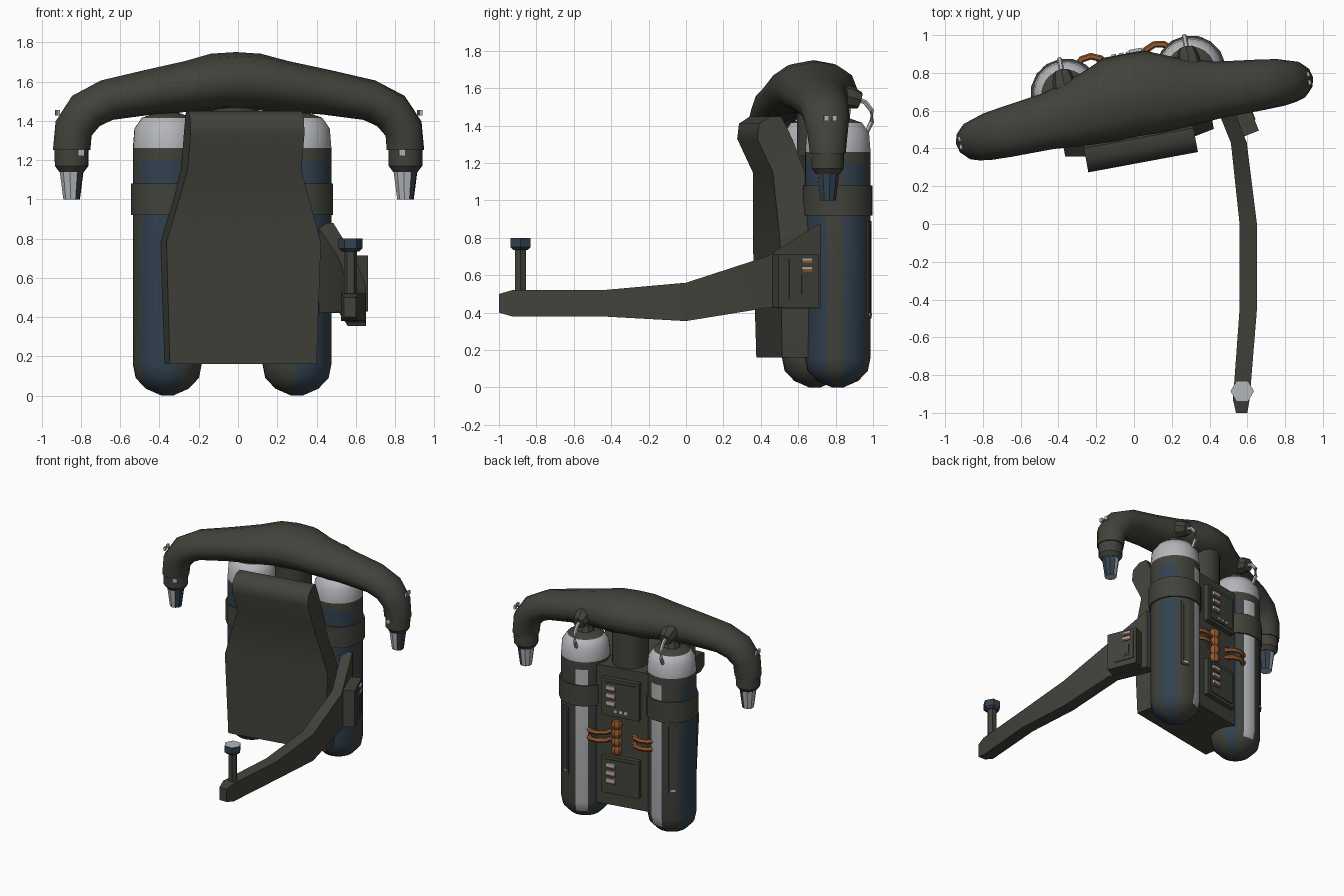
import bpy, bmesh, math
from mathutils import Matrix, Vector

if "Cube" in bpy.data.objects:
    bpy.data.objects.remove(bpy.data.objects["Cube"])

# The pack is turned about z; only the control arm is placed in world space
FRAME = Matrix.Translation((-0.03, 0.75, 0)) @ Matrix.Rotation(math.radians(10.5), 4, 'Z')


def material(name, rgb):
    m = bpy.data.materials.new(name)
    m.diffuse_color = (*rgb, 1)
    m.use_nodes = True
    m.node_tree.nodes["Principled BSDF"].inputs["Base Color"].default_value = m.diffuse_color
    return m


DARK = material("dark olive", (0.055, 0.055, 0.045))
BLUE = material("tank blue", (0.032, 0.054, 0.08))
WHITE = material("pale metal", (0.46, 0.47, 0.49))
ORANGE = material("orange", (0.3, 0.1, 0.03))


def finish(name, bm, mats, frame=True, angle=35, rule=None):
    bmesh.ops.recalc_face_normals(bm, faces=bm.faces)
    if rule:
        for f in bm.faces:
            f.material_index = rule(f.calc_center_median(), f.normal)
    me = bpy.data.meshes.new(name)
    bm.to_mesh(me)
    bm.free()
    for m in mats:
        me.materials.append(m)
    me.shade_smooth()
    me.set_sharp_from_angle(angle=math.radians(angle))
    ob = bpy.data.objects.new(name, me)
    bpy.context.collection.objects.link(ob)
    if frame:
        ob.matrix_world = FRAME
    return ob


def loft(name, rings, mats, **kw):
    bm = bmesh.new()
    vs = [[bm.verts.new(p) for p in r] for r in rings]
    n = len(vs[0])
    for a, b in zip(vs, vs[1:]):
        for i in range(n):
            bm.faces.new((a[i], a[(i + 1) % n], b[(i + 1) % n], b[i]))
    bm.faces.new(vs[0])
    bm.faces.new(vs[-1])
    return finish(name, bm, mats, **kw)


def lathe(name, c, profile, mats, n=12, **kw):
    rings = [[(c[0] + r * math.cos(math.tau * i / n), c[1] + r * math.sin(math.tau * i / n), z)
              for i in range(n)] for z, r in profile]
    return loft(name, rings, mats, **kw)


def tube(name, pts, radii, mat, n=6, **kw):
    pts = [Vector(p) for p in pts]
    rings = []
    for i, p in enumerate(pts):
        q = (pts[min(i + 1, len(pts) - 1)] - pts[max(i - 1, 0)]).to_track_quat('Z', 'Y')
        r = radii if isinstance(radii, float) else radii[i]
        rings.append([p + q @ Vector((r * math.cos(math.tau * k / n), r * math.sin(math.tau * k / n), 0))
                      for k in range(n)])
    return loft(name, rings, [mat], **kw)


def box(name, c, size, mat, rot=0, **kw):
    bm = bmesh.new()
    m = Matrix.Translation(c) @ Matrix.Rotation(rot, 4, 'Z') @ Matrix.Diagonal((*size, 1))
    bmesh.ops.create_cube(bm, size=1, matrix=m)
    return finish(name, bm, [mat], **kw)


# Back pad with headrest: (z, half width, front y, back y)
PAD = [(.16, .38, -.31, -.08), (.78, .40, -.325, -.08), (1.15, .295, -.345, -.17),
       (1.33, .295, -.43, -.24), (1.41, .295, -.42, -.28), (1.45, .295, -.36, -.30)]
loft("back_pad", [[(-w, f, z), (w, f, z), (w, b, z), (-w, b, z)] for z, w, f, b in PAD], [DARK], angle=50)

# Central body and neck between the tanks
box("central_body", (0, -.02, .70), (.40, .26, 1.08), DARK)
lathe("neck", (0, -.03), [(1.1, .13), (1.55, .13)], [DARK], n=16)

# Rear consoles with buttons
for label, z in (("upper", 1.015), ("lower", .41)):
    box(label + "_console", (0, .12, z), (.29, .05, .29), DARK)
    box(label + "_console_plate", (0, .148, z), (.24, .008, .24), DARK)
    for i in range(3):
        zz = z + .085 - i * .06
        box(label + "_button", (.068, .158, zz), (.07, .02, .024), WHITE)
        box(label + "_button_base", (.068, .156, zz - .019), (.07, .014, .014), ORANGE)
for i in range(3):
    box("indicator_light", (.03 - i * .04, .155, .92), (.026, .01, .022), WHITE)

# Orange ribbed hose in the middle
lathe("ribbed_hose", (.04, .115), [(.57 + .022 * i, .04 if i % 3 else .028) for i in range(13)],
      [ORANGE], n=8)


def tank_rule(s):
    def rule(c, n):
        if c.z > 1.425:
            return 0
        if c.z > 1.26:
            return 2
        if c.z > 1.2:
            return 0
        a = math.degrees(math.atan2(c.y, s * (c.x - s * .336))) % 360
        if 92 < a < 118 and c.z > .12:
            return 2
        return 1 if a < 50 or 130 < a < 160 or 255 < a < 330 else 0
    return rule


# Main wing tube, lofted: (x, y, z, depth radius, thickness radius, tilt)
HALF = [(.12, -.075, 1.597, .22, .145, .06), (.25, -.10, 1.575, .19, .13, .17),
        (.46, -.125, 1.545, .15, .115, .2), (.68, -.14, 1.505, .135, .105, .3),
        (.79, -.147, 1.45, .125, .105, .75), (.855, -.153, 1.36, .11, .10, 1.2),
        (.865, -.153, 1.25, .097, .097, math.pi / 2)]
SHIFT = .005
SECT = [(-x, y, z, d, t, -k) for x, y, z, d, t, k in reversed(HALF)]
SECT += [(0, -.07, 1.60, .22, .15, 0)] + HALF
RING = [math.tau * i / 12 for i in range(12)]
loft("wing_tube", [[(x + SHIFT + t * math.sin(a) * math.sin(k), y + d * math.cos(a),
                     z + t * math.sin(a) * math.cos(k)) for a in RING] for x, y, z, d, t, k in SECT],
     [DARK], angle=60)

for s, side in ((-1, "left"), (1, "right")):
    x = s * .336
    # Fuel tank with coloured bands, strap and recessed slot
    lathe(side + "_tank", (x, 0), [(0, .03), (.035, .11), (.09, .162), (.16, .176), (1.2, .176), (1.26, .176),
                                   (1.36, .168), (1.415, .13), (1.44, .06)],
          [DARK, BLUE, WHITE], n=24, angle=50, rule=tank_rule(s))
    lathe(side + "_tank_strap", (x, 0), [(.92, .188), (1.08, .188)], [DARK], n=16)
    lathe(side + "_tank_cap", (x, 0), [(1.42, .07), (1.48, .05)], [DARK], n=8)
    a = math.radians(63 if s > 0 else 117)
    c, sn = math.cos(a), math.sin(a)
    box(side + "_tank_slot", (x + .174 * c, .174 * sn, .63), (.012, .06, .52), DARK, rot=a)
    box(side + "_tank_slot_rib", (x + .179 * c, .179 * sn, .63), (.008, .025, .47), DARK, rot=a)
    box(side + "_tank_slot_light", (x + .18 * c, .18 * sn, .39), (.012, .035, .014), WHITE, rot=a)

    # Fuel socket on the wing and bent pipe down to the tank
    tube(side + "_fuel_socket", [(x, -.02, 1.57), (x, .07, 1.55), (x, .12, 1.535)], [.065, .06, .045], DARK, n=8)
    tube(side + "_fuel_pipe", [(x, .11, 1.54), (x, .15, 1.525), (x, .185, 1.48), (x, .185, 1.42),
                               (x, .16, 1.37), (x, .12, 1.36)], .014, WHITE)

    # Orange hoses from body to tank
    for z in (.675, .735):
        tube(side + "_hose", [(s * .09, .10, z), (s * .12, .15, z), (s * .17, .172, z), (s * .22, .165, z),
                              (s * .26, .13, z)], .018, ORANGE)

    # Thruster nozzle with collar and marker lights
    nx, ny = s * .865 + SHIFT, -.153
    lathe(side + "_nozzle_collar", (nx, ny), [(1.26, .089), (1.17, .087), (1.14, .064)], [DARK])
    lathe(side + "_nozzle_tip", (nx, ny), [(1.145, .062), (1.0, .043)], [WHITE, BLUE], n=10,
          rule=lambda c, n: 1 if n.x > .55 else 0)
    box(side + "_collar_light", (nx - s * .035, ny - .084, 1.235), (.03, .012, .03), WHITE)
    for dy in (-.022, .022):
        box(side + "_wing_light", (s * .939 + SHIFT, ny + dy, 1.44), (.014, .025, .028), WHITE)

# Control arm: (y, x, half width, low z, high z)
ARM = [(.72, .44, .045, .42, .88), (.43, .555, .042, .425, .70), (0, .605, .046, .355, .56),
       (-.45, .605, .046, .38, .52), (-.93, .568, .044, .38, .52), (-1, .57, .03, .40, .50)]
loft("control_arm", [[(x - w, y, a), (x + w, y, a), (x + w, y, b), (x - w, y, b)] for y, x, w, a, b in ARM],
     [DARK], frame=False, angle=20)

# Control stick with hexagonal cap
lathe("control_stick", (.573, -.885), [(.5, .034), (.75, .034)], [DARK], n=6, frame=False)
lathe("stick_cap", (.573, -.885), [(.735, .045), (.75, .062), (.80, .062)], [BLUE, WHITE], n=6, frame=False,
      angle=20, rule=lambda c, n: 1 if n.z > .5 else 0)

# Arm bracket box with a small control plate on its outer face
ROT = math.radians(22)
M = Matrix.Translation((.572, .583, .57)) @ Matrix.Rotation(ROT, 4, 'Z')


def on_bracket(name, p, size, mat):
    box(name, M @ Vector(p), size, mat, rot=ROT, frame=False)


on_bracket("arm_bracket", (0, 0, 0), (.10, .23, .285), DARK)
on_bracket("bracket_plate", (.052, .02, .01), (.008, .15, .22), DARK)
on_bracket("bracket_slot", (.056, .045, -.02), (.006, .06, .10), DARK)
on_bracket("bracket_key", (.058, .045, -.02), (.008, .035, .07), DARK)
for z in (.07, .115):
    on_bracket("bracket_light", (.058, .045, z), (.012, .06, .014), WHITE)
    on_bracket("bracket_light_base", (.057, .045, z - .013), (.01, .06, .012), ORANGE)
